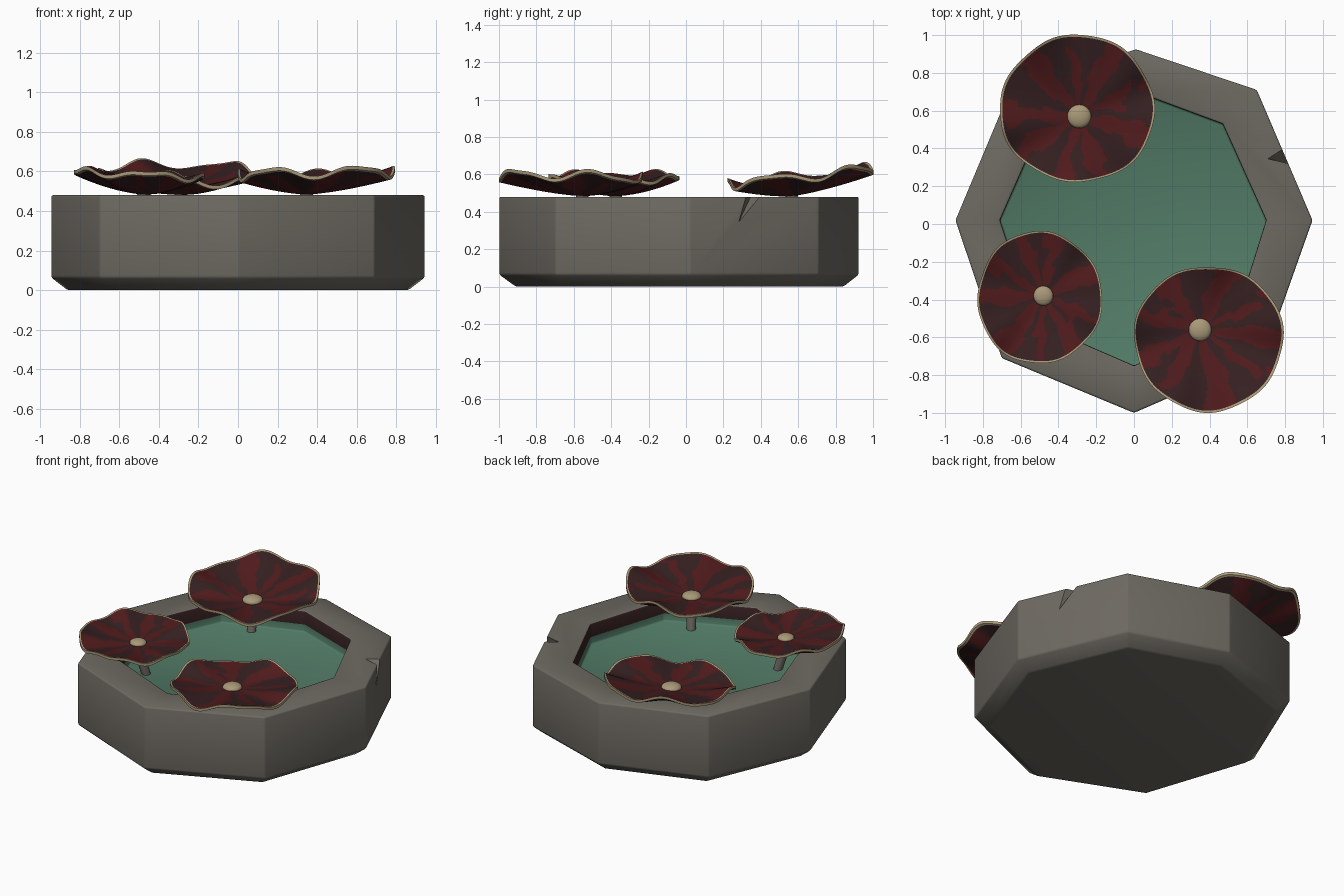
import bpy, bmesh, math
from mathutils import Vector
from math import sin, cos, pi

if "Cube" in bpy.data.objects:
    bpy.data.objects.remove(bpy.data.objects["Cube"])


def mat(name, c):
    m = bpy.data.materials.new(name)
    m.diffuse_color = (*c, 1)
    m.use_nodes = True
    m.node_tree.nodes["Principled BSDF"].inputs["Base Color"].default_value = m.diffuse_color
    return m


STONE = mat("grey stone", (0.155, 0.143, 0.122))
WATER = mat("green water", (0.085, 0.2, 0.135))
DARK = mat("dark maroon", (0.037, 0.0145, 0.0155))
VEIN = mat("red vein", (0.083, 0.011, 0.012))
CREAM = mat("cream edge", (0.4, 0.32, 0.19))


def finish(name, bm, mats, angle=None):
    bmesh.ops.recalc_face_normals(bm, faces=bm.faces)
    me = bpy.data.meshes.new(name)
    bm.to_mesh(me)
    bm.free()
    for m in mats:
        me.materials.append(m)
    ob = bpy.data.objects.new(name, me)
    bpy.context.collection.objects.link(ob)
    bpy.ops.object.select_all(action='DESELECT')
    ob.select_set(True)
    bpy.context.view_layer.objects.active = ob
    if angle:
        bpy.ops.object.shade_smooth_by_angle(angle=math.radians(angle))
    return ob


# Basin: octagonal loops from the underside, up and over the rim to the floor
OUTER = [(.945, .02), (.65, .71), (.01, .925), (-.66, .70),
         (-.945, .02), (-.70, -.71), (0, -1), (.69, -.70)]
INNER = [(.70, .02), (.47, .53), (.01, .70), (-.49, .52),
         (-.71, .02), (-.53, -.52), (0, -.75), (.53, -.52)]


def ring(bm, pts, z, k=1.0):
    return [bm.verts.new((x * k, y * k, z)) for x, y in pts]


bm = bmesh.new()
loops = [ring(bm, OUTER, 0, .91), ring(bm, OUTER, .065), ring(bm, OUTER, .48),
         ring(bm, INNER, .48), ring(bm, INNER, .39), ring(bm, INNER, .34)]
for j, (a, b) in enumerate(zip(loops, loops[1:])):
    for i in range(8):
        f = bm.faces.new((a[i], a[(i + 1) % 8], b[(i + 1) % 8], b[i]))
        f.material_index = (0, 0, 0, 1, 2)[j]      # dark band above the green
bm.faces.new(loops[0])
bm.faces.new(loops[-1]).material_index = 2
basin = finish("stone_basin", bm, [STONE, DARK, WATER])
bev = basin.modifiers.new("bevel", 'BEVEL')
bev.width, bev.segments = .01, 2
bev.limit_method = 'ANGLE'

# Chip in the rim: a tetrahedral wedge cut away
bm = bmesh.new()
for p in [(.84, .32, .50), (.80, .425, .50), (.69, .355, .50), (.845, .275, .33)]:
    bm.verts.new(p)
bmesh.ops.convex_hull(bm, input=bm.verts)
chip = finish("chip_cutter", bm, [STONE])
chip.hide_render = True
bo = basin.modifiers.new("chip", 'BOOLEAN')
bo.object, bo.operation, bo.solver = chip, 'DIFFERENCE', 'EXACT'
bpy.ops.object.select_all(action='DESELECT')
basin.select_set(True)
bpy.context.view_layer.objects.active = basin
for m in ("bevel", "chip"):
    bpy.ops.object.modifier_apply(modifier=m)
bpy.data.objects.remove(chip)
bpy.ops.object.shade_smooth_by_angle(angle=math.radians(46))


def flower(name, bead, mid, rad, tilt, zc, amp, phase, bead_r):
    """Ruffled dish: bead = centre on plan, mid/rad = plan outline, tilt = slope,
    zc = height of the upper centre, amp/phase = ruffle."""
    N, R = 192, 26
    bx, by = bead

    def point(r, t):
        # outline wobbles slightly; the centre is offset towards the bead
        w = 1 + .012 * sin(3 * t + phase) + .010 * sin(7 * t + 2 * phase)
        ox, oy = mid[0] + rad[0] * w * cos(t), mid[1] + rad[1] * w * sin(t)
        x, y = bx + (ox - bx) * r, by + (oy - by) * r
        ruffle = amp * sin(5 * t + phase) + .008 * sin(9 * t + 2.3 * phase)
        z = zc + (.593 - zc) * r ** 1.6 + ruffle * r ** 2.2
        return Vector((x, y, z + tilt[0] * (x - bx) + tilt[1] * (y - by)))

    def is_vein(r, t):
        # irregular radial streaks, merged into a star at the centre
        v = cos(9 * t + phase + .9 * sin(2 * t + phase)) \
            + .7 * cos(5 * t + 2 * phase + .8 * sin(9 * r)) \
            + .4 * cos(16 * t - phase + 3 * sin(7 * r + phase))
        return v > -.75 + 1.25 * r

    radii = [(j + 1) / (R - 1) * .972 for j in range(R - 1)] + [1.0]
    bm = bmesh.new()
    sides = []
    for low in (0, 1):
        def drop(r):        # rounded underside, thin at the rim
            return Vector((0, 0, -low * (.018 + (zc - .502) * (1 - r ** 2))))
        c = bm.verts.new(Vector((bx, by, zc)) + drop(0))
        rows = [[bm.verts.new(point(r, 2 * pi * i / N) + drop(r))
                 for i in range(N)] for r in radii]
        sides.append(rows)
        for i in range(N):
            k = (i + 1) % N
            bm.faces.new((c, rows[0][i], rows[0][k])).material_index = 1
            for j in range(R - 1):
                f = bm.faces.new((rows[j][i], rows[j + 1][i], rows[j + 1][k], rows[j][k]))
                f.material_index = 2 if j == R - 2 else \
                    int(is_vein(radii[j], 2 * pi * (i + .5) / N))
    top, bot = sides[0][-1], sides[1][-1]
    for i in range(N):
        k = (i + 1) % N
        bm.faces.new((top[i], bot[i], bot[k], top[k])).material_index = 2
    finish(name + "_petal", bm, [DARK, VEIN, CREAM], 50)

    # Flattened centre bead
    bm = bmesh.new()
    bmesh.ops.create_uvsphere(bm, u_segments=24, v_segments=12, radius=bead_r)
    for v in bm.verts:
        v.co = Vector((bx, by, zc + .006)) + Vector((v.co.x, v.co.y, v.co.z * .45))
        v.co.z = max(v.co.z, zc - .01)
    finish(name + "_bead", bm, [CREAM], 60)

    # Stem leaning in towards the middle of the basin
    bm = bmesh.new()
    bmesh.ops.create_cone(bm, cap_ends=True, segments=16, radius1=.028, radius2=.034, depth=.17)
    d = Vector((bx, by, 0)).normalized() * .05
    for v in bm.verts:
        v.co += Vector((bx, by, .418)) + d * (v.co.z / .17 - .5)
    finish(name + "_stem", bm, [STONE], 40)


flower("back_flower", (-.29, .57), (-.30, .61), (.41, .39), (.0, .11), .522, .024, 3.67, .063)
flower("left_flower", (-.48, -.38), (-.50, -.39), (.33, .35), (-.05, .0), .545, .014, 2.1, .052)
flower("right_flower", (.35, -.56), (.395, -.607), (.395, .385), (.02, -.03), .535, .023, .09, .06)
